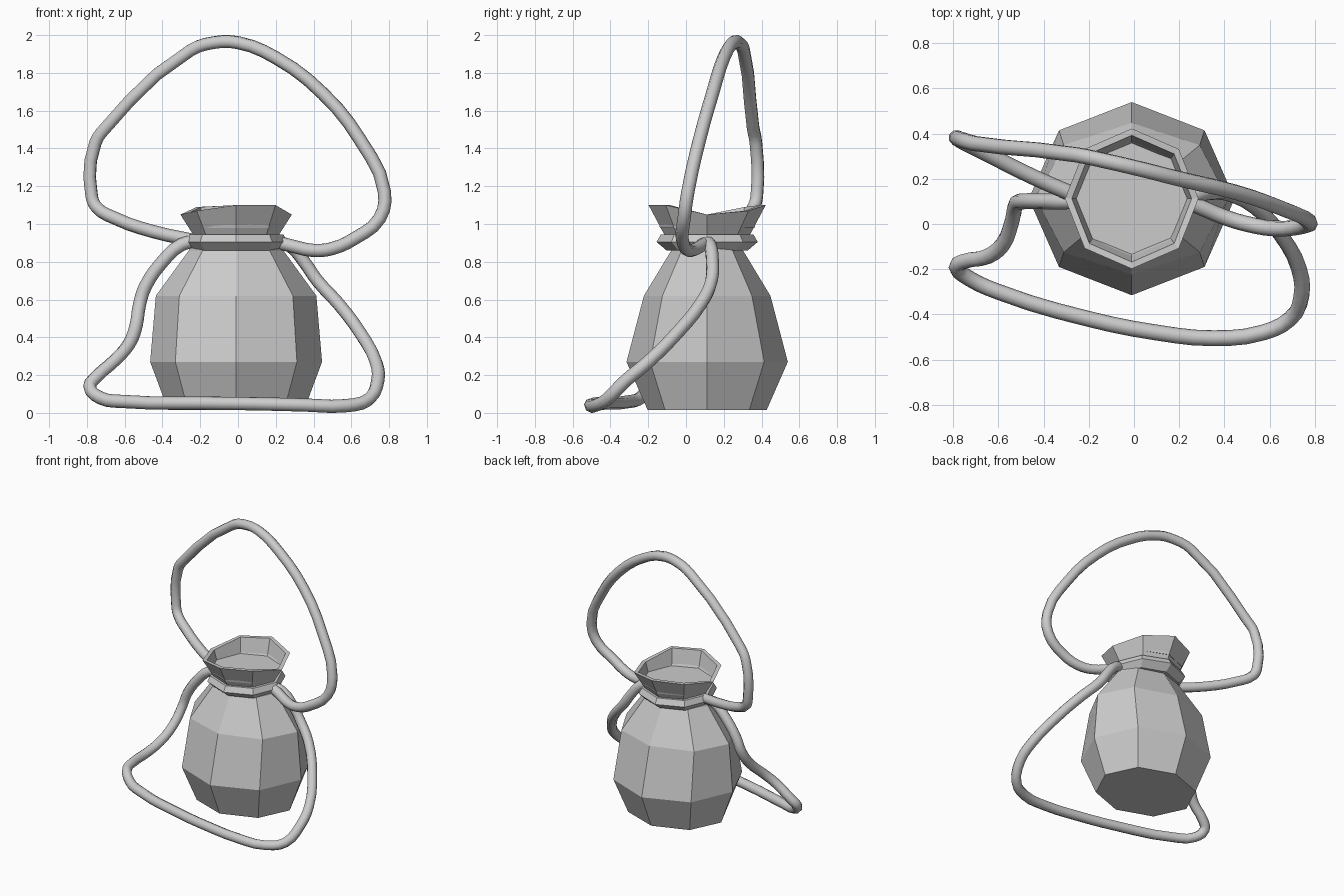
import bpy, bmesh
from math import sin, cos, pi

CX, CY = -0.01, 0.112
# mouth rim is uneven: height per corner, counter-clockwise from +x
RIM = [1.05, 1.07, 1.10, 1.09, 1.05, 1.07, 1.10, 1.10]


def pouch(name, rings):
    """Eight-sided closed shell through rings of (rx, ry, z or list of z)."""
    bm = bmesh.new()
    loops = []
    for rx, ry, z in rings:
        loop = []
        for k in range(8):
            a = k * pi / 4
            h = z[k] if isinstance(z, list) else z
            loop.append(bm.verts.new((CX + rx * cos(a), CY + ry * sin(a), h)))
        loops.append(loop)
    for a, b in zip(loops, loops[1:]):
        for k in range(8):
            j = (k + 1) % 8
            bm.faces.new((a[k], a[j], b[j], b[k]))
    bm.faces.new(loops[0][::-1])
    bm.faces.new(loops[-1])
    bmesh.ops.recalc_face_normals(bm, faces=bm.faces)
    me = bpy.data.meshes.new(name)
    bm.to_mesh(me)
    bm.free()
    ob = bpy.data.objects.new(name, me)
    bpy.context.collection.objects.link(ob)
    return ob


def rope(name, pts, radius=0.035):
    """Round cord along a smooth path."""
    cu = bpy.data.curves.new(name, 'CURVE')
    cu.dimensions = '3D'
    cu.resolution_u = 3
    cu.bevel_depth = radius
    cu.bevel_resolution = 2
    cu.use_fill_caps = True
    sp = cu.splines.new('BEZIER')
    sp.bezier_points.add(len(pts) - 1)
    for bp, p in zip(sp.bezier_points, pts):
        bp.co = p
        bp.handle_left_type = bp.handle_right_type = 'AUTO'
    ob = bpy.data.objects.new(name, cu)
    bpy.context.collection.objects.link(ob)
    return ob


# bag body with flared mouth and recessed inside
pouch("bag", [
    (0.36, 0.315, 0.015),
    (0.455, 0.427, 0.27),
    (0.425, 0.335, 0.62),
    (0.25, 0.19, 0.86),
    (0.225, 0.225, 0.94),
    (0.295, 0.31, RIM),
    (0.265, 0.28, RIM),
    (0.245, 0.25, 0.98),
])

# band tied round the neck
pouch("neck_band", [
    (0.235, 0.215, 0.86),
    (0.27, 0.268, 0.905),
    (0.25, 0.245, 0.945),
])

# carrying loop above the bag
rope("upper_cord", [
    (-0.22, 0.11, 0.91), (-0.45, 0.21, 0.96), (-0.65, 0.31, 1.03),
    (-0.75, 0.36, 1.09), (-0.775, 0.375, 1.15), (-0.755, 0.37, 1.43),
    (-0.70, 0.355, 1.51), (-0.25, 0.305, 1.92), (-0.13, 0.28, 1.96),
    (0.0, 0.25, 1.96), (0.2, 0.20, 1.88), (0.45, 0.14, 1.69),
    (0.65, 0.07, 1.44), (0.775, 0.01, 1.17), (0.75, -0.01, 1.03),
    (0.62, -0.02, 0.925), (0.5, 0.0, 0.87), (0.4, 0.03, 0.86),
    (0.28, 0.08, 0.885), (0.2, 0.11, 0.905),
])

# loop hanging down in front of the bag
rope("lower_cord", [
    (-0.22, 0.11, 0.91), (-0.30, 0.10, 0.89), (-0.40, 0.10, 0.80),
    (-0.49, 0.10, 0.67), (-0.52, 0.09, 0.58), (-0.54, 0.01, 0.46),
    (-0.58, -0.09, 0.36), (-0.65, -0.145, 0.28), (-0.75, -0.165, 0.19),
    (-0.785, -0.19, 0.14), (-0.73, -0.24, 0.08), (-0.6, -0.30, 0.06),
    (-0.2, -0.42, 0.052), (0.1, -0.48, 0.048), (0.35, -0.505, 0.042),
    (0.57, -0.48, 0.038), (0.69, -0.42, 0.07), (0.74, -0.32, 0.17),
    (0.73, -0.2, 0.27), (0.65, -0.05, 0.42), (0.53, 0.08, 0.58),
    (0.42, 0.135, 0.70), (0.35, 0.14, 0.80), (0.28, 0.13, 0.88),
    (0.2, 0.11, 0.91),
])
